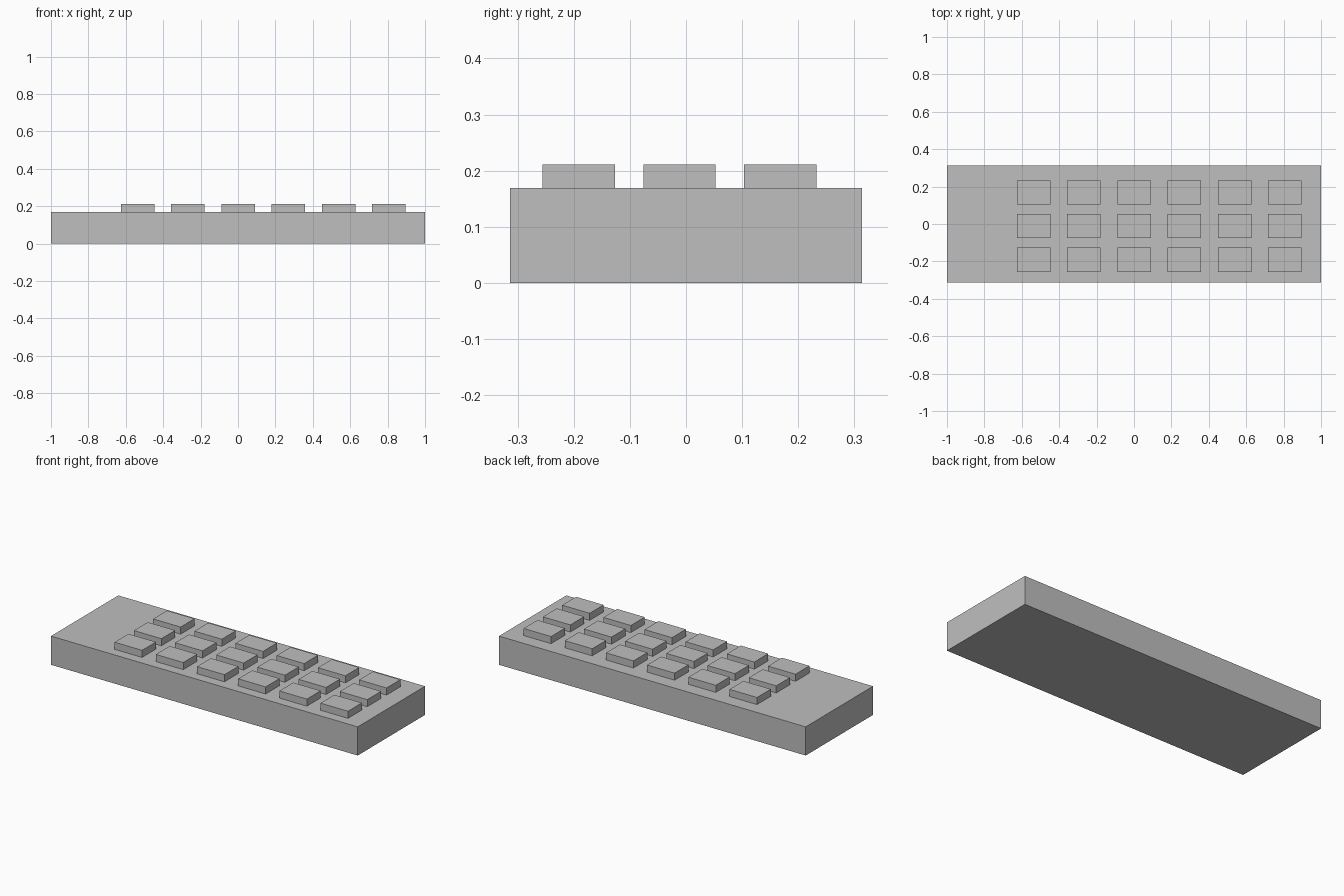
import bpy

default_cube = bpy.data.objects.get("Cube")
if default_cube:
    bpy.data.objects.remove(default_cube, do_unlink=True)

# Single flat grey for the whole model
GREY = (0.52, 0.52, 0.52, 1.0)
grey = bpy.data.materials.new("plain_grey")
grey.use_nodes = True
grey.diffuse_color = GREY
grey.node_tree.nodes["Principled BSDF"].inputs["Base Color"].default_value = GREY


def add_box(name, center, size):
    bpy.ops.mesh.primitive_cube_add(size=1, location=center)
    box = bpy.context.object
    box.name = name
    box.scale = size
    bpy.ops.object.transform_apply(location=False, rotation=False, scale=True)
    box.data.materials.append(grey)
    return box


# Flat slab body
BODY_HEIGHT = 0.169
add_box("body", (0, 0, BODY_HEIGHT / 2), (2, 0.627, BODY_HEIGHT))

# Grid of raised buttons, offset toward one end
COLUMNS, ROWS = 6, 3
BUTTON = (0.179, 0.129, 0.042)
FIRST_X, STEP_X = -0.536, 0.2685
FIRST_Y, STEP_Y = -0.191, 0.1795
for row in range(ROWS):
    for column in range(COLUMNS):
        center = (FIRST_X + column * STEP_X,
                  FIRST_Y + row * STEP_Y,
                  BODY_HEIGHT + BUTTON[2] / 2)
        add_box(f"button_row{row + 1}_column{column + 1}", center, BUTTON)
